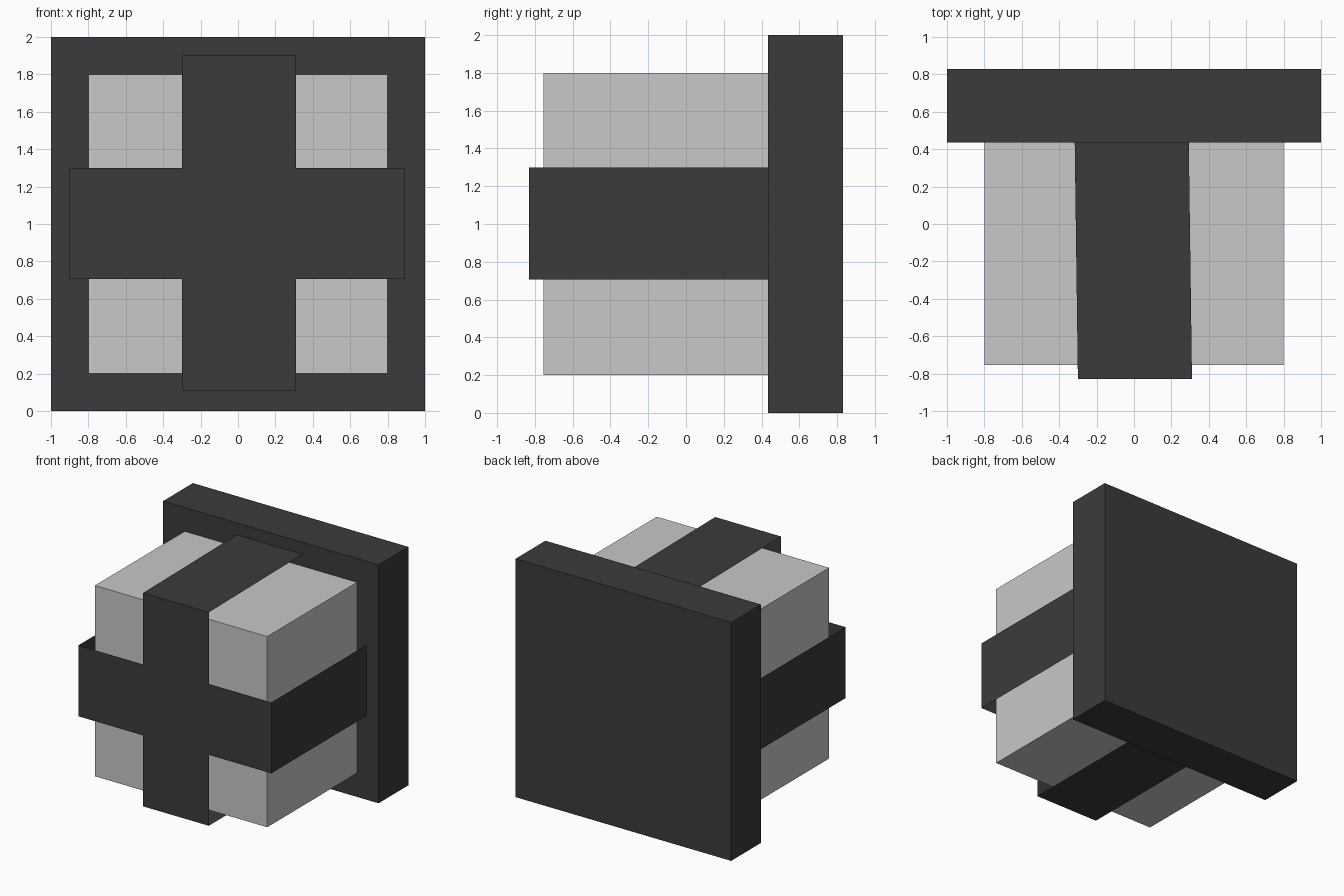
import bpy, bmesh

if "Cube" in bpy.data.objects:
    bpy.data.objects.remove(bpy.data.objects["Cube"])


def material(name, value):
    m = bpy.data.materials.new(name)
    m.diffuse_color = (value, value, value, 1)
    m.use_nodes = True
    m.node_tree.nodes["Principled BSDF"].inputs["Base Color"].default_value = m.diffuse_color
    return m


dark = material("charcoal", 0.044)
light = material("light grey", 0.578)


def finish(name, bm, mat):
    mesh = bpy.data.meshes.new(name)
    bm.to_mesh(mesh)
    bm.free()
    mesh.materials.append(mat)
    obj = bpy.data.objects.new(name, mesh)
    bpy.context.collection.objects.link(obj)
    return obj


def box(name, lo, hi, mat):
    bm = bmesh.new()
    bmesh.ops.create_cube(bm, size=1)
    for v in bm.verts:
        v.co = [(a + b) / 2 + c * (b - a) for a, b, c in zip(lo, hi, v.co)]
    return finish(name, bm, mat)


# Square back board and the block standing out from it
FRONT, BOARD = -0.83, 0.435
box("back_board", (-1, BOARD, 0), (1, 0.83, 2), dark)
box("block", (-0.8, -0.755, 0.2), (0.8, BOARD, 1.8), light)

# Crossed straps: open single-layer bands standing clear of the block
L, R = -0.9, 0.89          # side bands
B, T = 0.11, 1.9           # bottom and top bands
x0, x1 = -0.3, 0.31        # upright band width
z0, z1 = 0.705, 1.3        # level band width
SKEW = -0.017              # top band leans slightly toward the left at the board

bm = bmesh.new()


def quad(*points):
    bm.faces.new([bm.verts.new(p) for p in points])


def front(xa, xb, za, zb):
    quad((xa, FRONT, za), (xb, FRONT, za), (xb, FRONT, zb), (xa, FRONT, zb))


# Cross on the front
front(x0, x1, z0, z1)
front(L, x0, z0, z1)
front(x1, R, z0, z1)
front(x0, x1, B, z0)
front(x0, x1, z1, T)

# Bands running back to the board
quad((R, FRONT, z0), (R, BOARD, z0), (R, BOARD, z1), (R, FRONT, z1))
quad((L, BOARD, z0), (L, FRONT, z0), (L, FRONT, z1), (L, BOARD, z1))
quad((x0, FRONT, T), (x1, FRONT, T), (x1 + SKEW, BOARD, T), (x0 + SKEW, BOARD, T))
quad((x0, BOARD, B), (x1, BOARD, B), (x1, FRONT, B), (x0, FRONT, B))

bmesh.ops.remove_doubles(bm, verts=bm.verts, dist=0.0001)
finish("crossed_straps", bm, dark)
